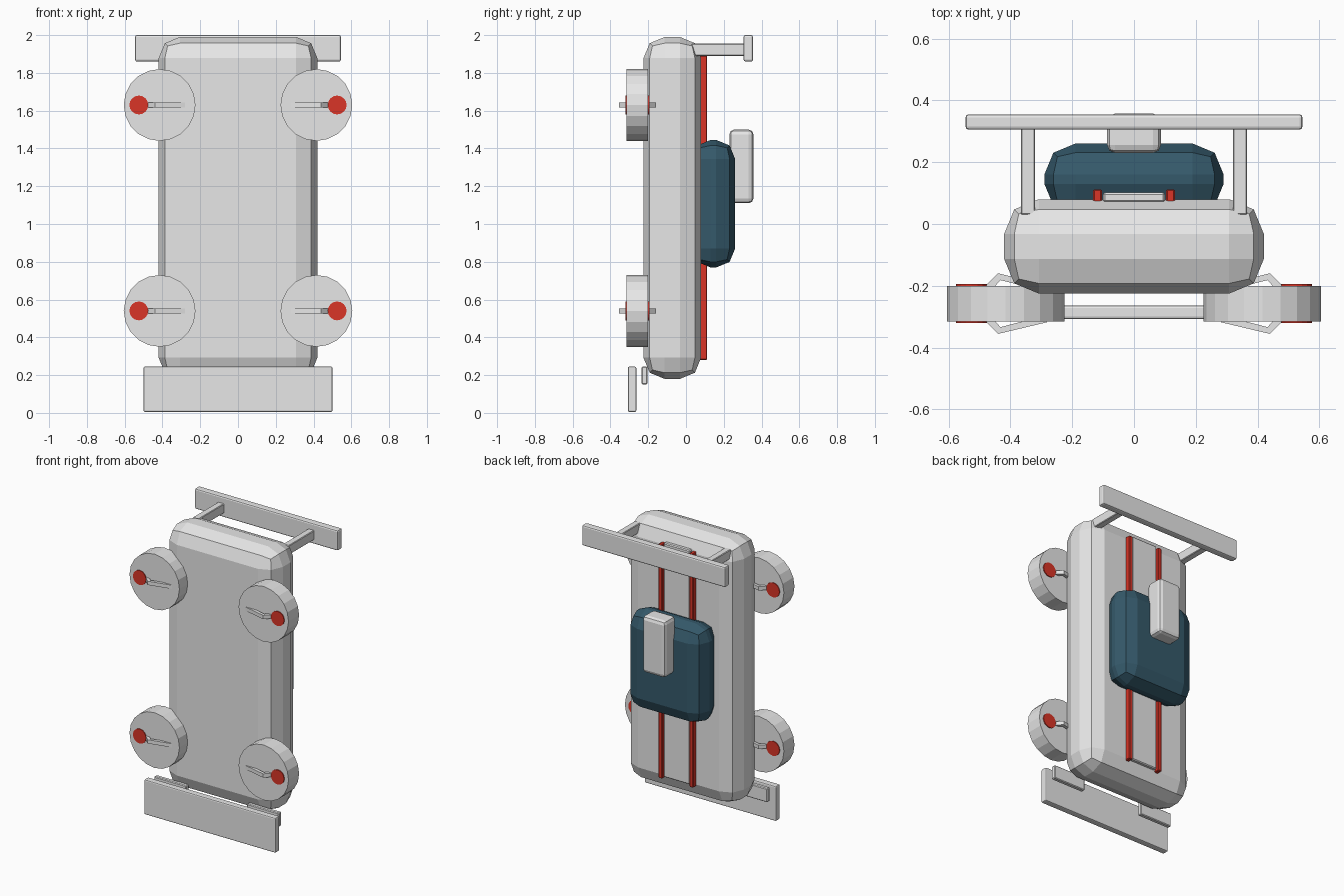
import bpy, bmesh, math
from mathutils import Vector, Matrix

if "Cube" in bpy.data.objects:
    bpy.data.objects.remove(bpy.data.objects["Cube"])


def material(name, rgb):
    m = bpy.data.materials.new(name)
    m.diffuse_color = (*rgb, 1)
    m.use_nodes = True
    m.node_tree.nodes["Principled BSDF"].inputs["Base Color"].default_value = m.diffuse_color
    return m


GREY = material("light_grey", (0.8, 0.8, 0.8))
RED = material("red", (0.7, 0.035, 0.02))
TEAL = material("dark_teal", (0.035, 0.1, 0.145))


def finish(name, bm, mat):
    bmesh.ops.recalc_face_normals(bm, faces=bm.faces)
    me = bpy.data.meshes.new(name)
    bm.to_mesh(me)
    bm.free()
    me.materials.append(mat)
    ob = bpy.data.objects.new(name, me)
    bpy.context.collection.objects.link(ob)
    return ob


def box(name, mat, x, y, z, bevel=0.0, segments=1):
    """Box from (min, max) ranges, with rounded edges."""
    bm = bmesh.new()
    size = [r[1] - r[0] for r in (x, y, z)]
    mid = [(r[0] + r[1]) / 2 for r in (x, y, z)]
    bmesh.ops.create_cube(bm, size=1, matrix=Matrix.Translation(mid) @ Matrix.Diagonal((*size, 1)))
    if bevel:
        bmesh.ops.bevel(bm, geom=bm.edges[:], offset=bevel, segments=segments,
                        profile=0.5, affect='EDGES')
    return finish(name, bm, mat)


def disc(name, mat, x, z, radius, y, sides):
    """Cylinder whose axis runs along y."""
    bm = bmesh.new()
    bmesh.ops.create_cone(bm, cap_ends=True, segments=sides, radius1=radius, radius2=radius,
                          depth=y[1] - y[0],
                          matrix=Matrix.Translation((x, sum(y) / 2, z)) @ Matrix.Rotation(math.pi / 2, 4, 'X'))
    return finish(name, bm, mat)


def bent_bar(name, mat, outline, z, height):
    """Flat outline in x and y, extruded along z."""
    bm = bmesh.new()
    face = bm.faces.new([bm.verts.new((px, py, z - height / 2)) for px, py in outline])
    ext = bmesh.ops.extrude_face_region(bm, geom=[face])
    bmesh.ops.translate(bm, vec=Vector((0, 0, height)),
                        verts=[v for v in ext['geom'] if isinstance(v, bmesh.types.BMVert)])
    return finish(name, bm, mat)


# Body, cabin and engine scoop
box("body", GREY, (-0.42, 0.42), (-0.225, 0.08), (0.18, 1.99), 0.112, 2)
box("cabin", TEAL, (-0.29, 0.29), (0.03, 0.26), (0.77, 1.445), 0.1, 2)
box("scoop", GREY, (-0.087, 0.087), (0.23, 0.357), (1.11, 1.5), 0.025, 2)

# Raised centre panel with a stripe on each side
box("centre_panel", GREY, (-0.1, 0.1), (0.07, 0.102), (0.29, 1.9), 0.006)
for side in (-1, 1):
    cx = side * 0.118
    box("stripe", RED, (cx - 0.014, cx + 0.014), (0.07, 0.112), (0.28, 1.89), 0.004)

# Rear wing on two posts
box("wing", GREY, (-0.545, 0.545), (0.305, 0.355), (1.86, 2.0), 0.01, 2)
for side in (-1, 1):
    cx = side * 0.343
    box("wing_post", GREY, (cx - 0.023, cx + 0.023), (0.03, 0.315), (1.89, 1.955), 0.004)

# Front splitter with two brackets behind it
box("splitter", GREY, (-0.5, 0.5), (-0.308, -0.263), (0.005, 0.245), 0.008, 2)
for side in (-1, 1):
    box("splitter_bracket", GREY, tuple(sorted((side * 0.23, side * 0.475))),
        (-0.235, -0.205), (0.15, 0.245), 0.005)

# Wheels with an offset red hub and bent arms on both faces
WHEEL_Y = -0.2575
ARM = [(0.28, -0.06), (0.44, -0.098), (0.48, -0.058), (0.46, -0.045), (0.432, -0.076), (0.31, -0.045)]
for side in (-1, 1):
    for z in (0.54, 1.63):
        disc("wheel", GREY, side * 0.415, z, 0.19, (-0.315, -0.2), 20)
        disc("hub", RED, side * 0.525, z, 0.05, (-0.321, -0.194), 16)
        for face in (-1, 1):
            bent_bar("wheel_arm", GREY,
                     [(side * px, WHEEL_Y - face * py) for px, py in ARM], z, 0.026)
